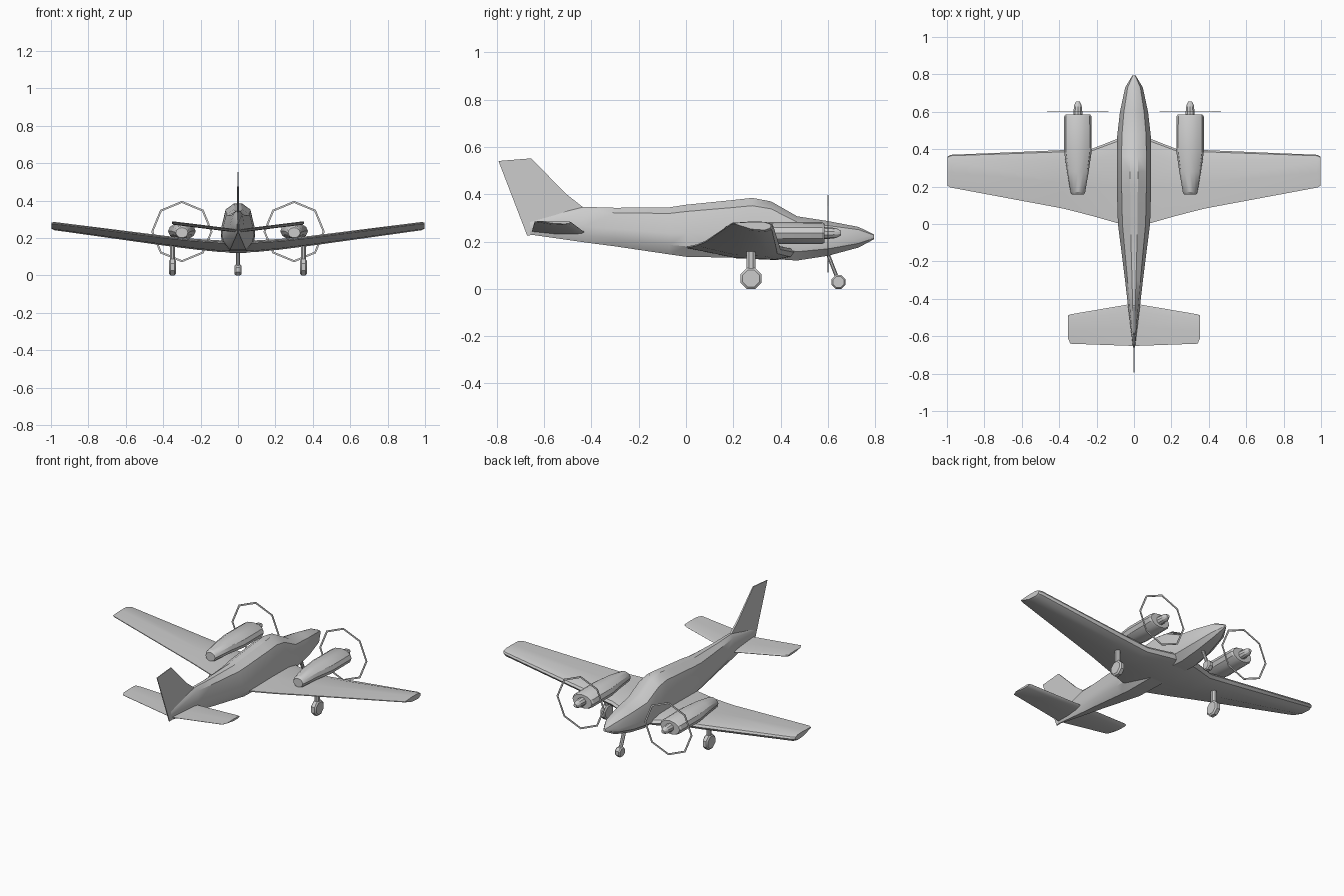
import bpy, bmesh
from math import cos, sin, pi, radians
from mathutils import Vector

if "Cube" in bpy.data.objects:
    bpy.data.objects.remove(bpy.data.objects["Cube"])


def finish(name, bm, mirror=False, angle=30):
    bmesh.ops.recalc_face_normals(bm, faces=bm.faces)
    me = bpy.data.meshes.new(name)
    bm.to_mesh(me)
    bm.free()
    ob = bpy.data.objects.new(name, me)
    bpy.context.collection.objects.link(ob)
    if mirror:
        ob.modifiers.new("mirror", 'MIRROR')
    bpy.ops.object.select_all(action='DESELECT')
    ob.select_set(True)
    bpy.context.view_layer.objects.active = ob
    if angle:
        bpy.ops.object.shade_smooth_by_angle(angle=radians(angle))
    return ob


def loft(name, rings, mirror=False, angle=30, caps=(True, True)):
    """Skin a list of equal-length point rings."""
    bm = bmesh.new()
    vs = [[bm.verts.new(p) for p in r] for r in rings]
    n = len(vs[0])
    for a, b in zip(vs, vs[1:]):
        for i in range(n):
            j = (i + 1) % n
            bm.faces.new((a[i], a[j], b[j], b[i]))
    if caps[0]:
        bm.faces.new(vs[0])
    if caps[1]:
        bm.faces.new(vs[-1])
    return finish(name, bm, mirror, angle)


def oval(cx, y, cz, rx, rz, n):
    return [(cx + rx * sin(2 * pi * i / n), y, cz + rz * cos(2 * pi * i / n)) for i in range(n)]


# Fuselage: y, bottom, top, half width
half = [(.22, 1), (.72, .87), (1, .45), (.92, .2), (.5, 0)]
shape = half + [(-x, z) for x, z in reversed(half)]
stations = [(.795, .21, .23, .008), (.73, .175, .262, .047), (.60, .14, .287, .075),
            (.47, .12, .307, .09), (.36, .127, .37, .092), (.28, .13, .385, .092),
            (.20, .132, .376, .092), (0, .136, .356, .086), (-.07, .146, .345, .077),
            (-.30, .18, .343, .048), (-.43, .197, .347, .033), (-.66, .23, .29, .005)]
loft("fuselage", [[(x * w, y, b + z * (t - b)) for x, z in shape] for y, b, t, w in stations])

# Wing and tailplane: x, trailing y, leading y, bottom, top
foil = [(0, .88), (.45, 1), (.82, .97), (.97, .75), (1, .5), (.96, .2), (.82, 0), (.45, .12), (0, .78)]


def wing(name, secs):
    loft(name, [[(x, te + t * (le - te), b + h * (u - b)) for t, h in foil]
                for x, te, le, b, u in secs], mirror=True, caps=(False, True))


wing("wing", [(0, 0, .47, .122, .185), (.09, .005, .455, .124, .187), (.23, .045, .40, .138, .195),
              (.38, .083, .395, .157, .21), (.98, .195, .37, .241, .285), (.998, .205, .36, .249, .283)])
wing("tailplane", [(0, -.652, -.425, .228, .246), (.34, -.64, -.483, .270, .288),
                   (.354, -.61, -.49, .275, .288)])

# Fin, thicker at the foot of the leading edge
fin = [(-.42, .33, .006), (-.44, .349, .006), (-.505, .40, .005), (-.655, .552, .003),
       (-.793, .541, .002), (-.672, .226, .003), (-.5, .24, .006)]
loft("fin", [[(s * w, y, z) for y, z, w in fin] for s in (-1, 1)])

# Engine nacelles: y, centre z, half width, half height
nac = [(.585, .236, .066, .041), (.575, .236, .073, .046), (.39, .236, .074, .047),
       (.28, .238, .058, .042), (.17, .231, .039, .034), (.158, .228, .032, .027)]
loft("engine_nacelle", [oval(.30, y, z, w, h, 12) for y, z, w, h in nac], mirror=True)
spin = [(.57, .026), (.60, .025), (.635, .021), (.655, .010)]
loft("spinner", [oval(.30, y, .236, r, r, 10) for y, r in spin], mirror=True)

# Propeller disc outlines: flat octagonal rings
y0, y1, ro, ri = .599, .602, .164, .153
ring = [oval(.30, y, .234, r, r, 8) for y, r in ((y0, ro), (y1, ro), (y1, ri), (y0, ri), (y0, ro))]
prop = loft("propeller_ring", ring, mirror=True, angle=0, caps=(False, False))


# Wheels and struts
def wheel(name, x, y, r, w, mirror=False):
    def disc(dx, k):
        k = k / cos(pi / 8)
        return [(x + dx, y + k * cos(pi / 8 + i * pi / 4), r + k * sin(pi / 8 + i * pi / 4)) for i in range(8)]
    loft(name, [disc(-w, r * .8), disc(-w * .6, r), disc(w * .6, r), disc(w, r * .8)], mirror)


def strut(name, a, b, rx, ry, mirror=False):
    loft(name, [[(p[0] + rx * cos(i * pi / 4 + pi / 8), p[1] + ry * sin(i * pi / 4 + pi / 8), p[2])
                 for i in range(8)] for p in (a, b)], mirror)


wheel("main_wheel", .35, .275, .044, .018, True)
wheel("nose_wheel", 0, .645, .029, .018)
strut("main_strut", (.35, .275, .05), (.35, .275, .18), .014, .02, True)
strut("nose_strut", (0, .642, .04), (0, .595, .16), .012, .009)
